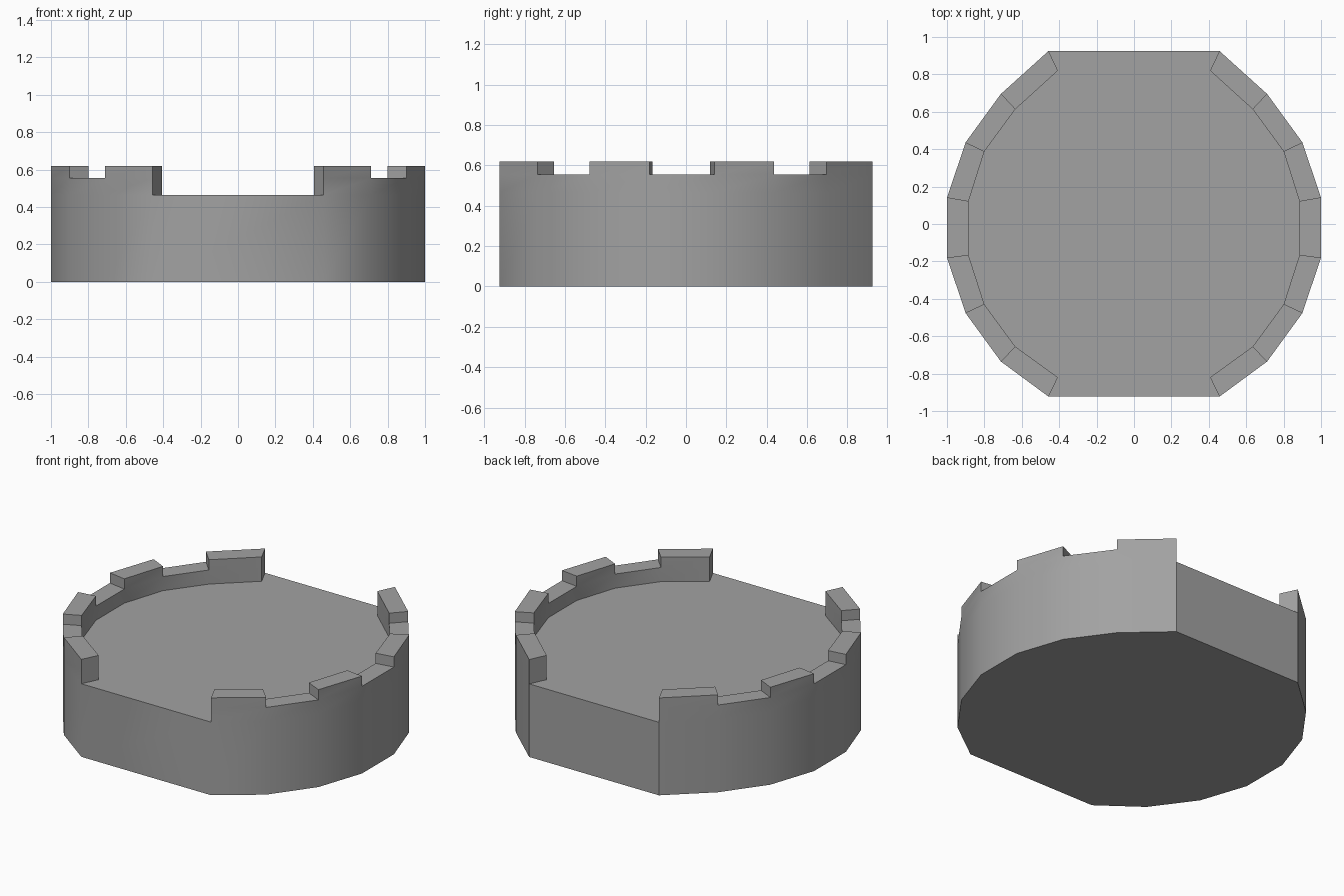
import bpy
import bmesh
import math

cube = bpy.data.objects.get("Cube")
if cube:
    bpy.data.objects.remove(cube, do_unlink=True)

FLOOR, LOW, HIGH = 0.465, 0.555, 0.62

# Plan of one curved wall, from the front opening to the back opening
outer = [(0.457, -0.923), (0.712, -0.735), (0.9, -0.477), (1, -0.18),
         (1, 0.14), (0.9, 0.437), (0.712, 0.695), (0.457, 0.925)]
inner = [(0.407, -0.82), (0.635, -0.655), (0.8, -0.43), (0.885, -0.165),
         (0.885, 0.12), (0.8, 0.388), (0.635, 0.613), (0.407, 0.82)]


def mirrored(points):
    return [(-x, y) for x, y in reversed(points)]


bm = bmesh.new()


def face(*points):
    bm.faces.new([bm.verts.new(p) for p in points])


def upright(a, b, z0, z1):
    face((*a, z0), (*b, z0), (*b, z1), (*a, z1))


def flat(points, z):
    face(*[(*p, z) for p in points])


# Solid base with a floor that reaches the two openings
ring = outer + mirrored(outer)
flat(ring[::-1], 0)
for i, p in enumerate(ring):
    upright(p, ring[(i + 1) % len(ring)], 0, FLOOR)
right_edge = [outer[0]] + inner + [outer[-1]]
flat(right_edge + mirrored(right_edge), FLOOR)

# Curved walls with alternating raised blocks
for out, inn in ((outer, inner), (mirrored(outer), mirrored(inner))):
    heights = [HIGH if i % 2 == 0 else LOW for i in range(len(out) - 1)]
    for i, h in enumerate(heights):
        for z0, z1 in ((FLOOR, LOW), (LOW, HIGH)):
            if z1 <= h:
                upright(out[i], out[i + 1], z0, z1)
                upright(inn[i + 1], inn[i], z0, z1)
        flat([out[i], out[i + 1], inn[i + 1], inn[i]], h)
    # End faces of the blocks and of the whole wall
    last = len(out) - 1
    for i in range(len(out)):
        ends = ((FLOOR, LOW), (LOW, HIGH)) if i in (0, last) else ((LOW, HIGH),)
        for z0, z1 in ends:
            upright(out[i], inn[i], z0, z1)

bmesh.ops.remove_doubles(bm, verts=bm.verts, dist=0.0005)
bmesh.ops.recalc_face_normals(bm, faces=bm.faces)

mesh = bpy.data.meshes.new("tower_top")
bm.to_mesh(mesh)
bm.free()
tower = bpy.data.objects.new("tower_top", mesh)
bpy.context.collection.objects.link(tower)

# Plain grey stone
stone = bpy.data.materials.new("stone_grey")
stone.use_nodes = True
grey = (0.36, 0.36, 0.36, 1)
stone.diffuse_color = grey
stone.node_tree.nodes["Principled BSDF"].inputs["Base Color"].default_value = grey
mesh.materials.append(stone)

bpy.ops.object.select_all(action="DESELECT")
tower.select_set(True)
bpy.context.view_layer.objects.active = tower
bpy.ops.object.shade_smooth_by_angle(angle=math.radians(40))
